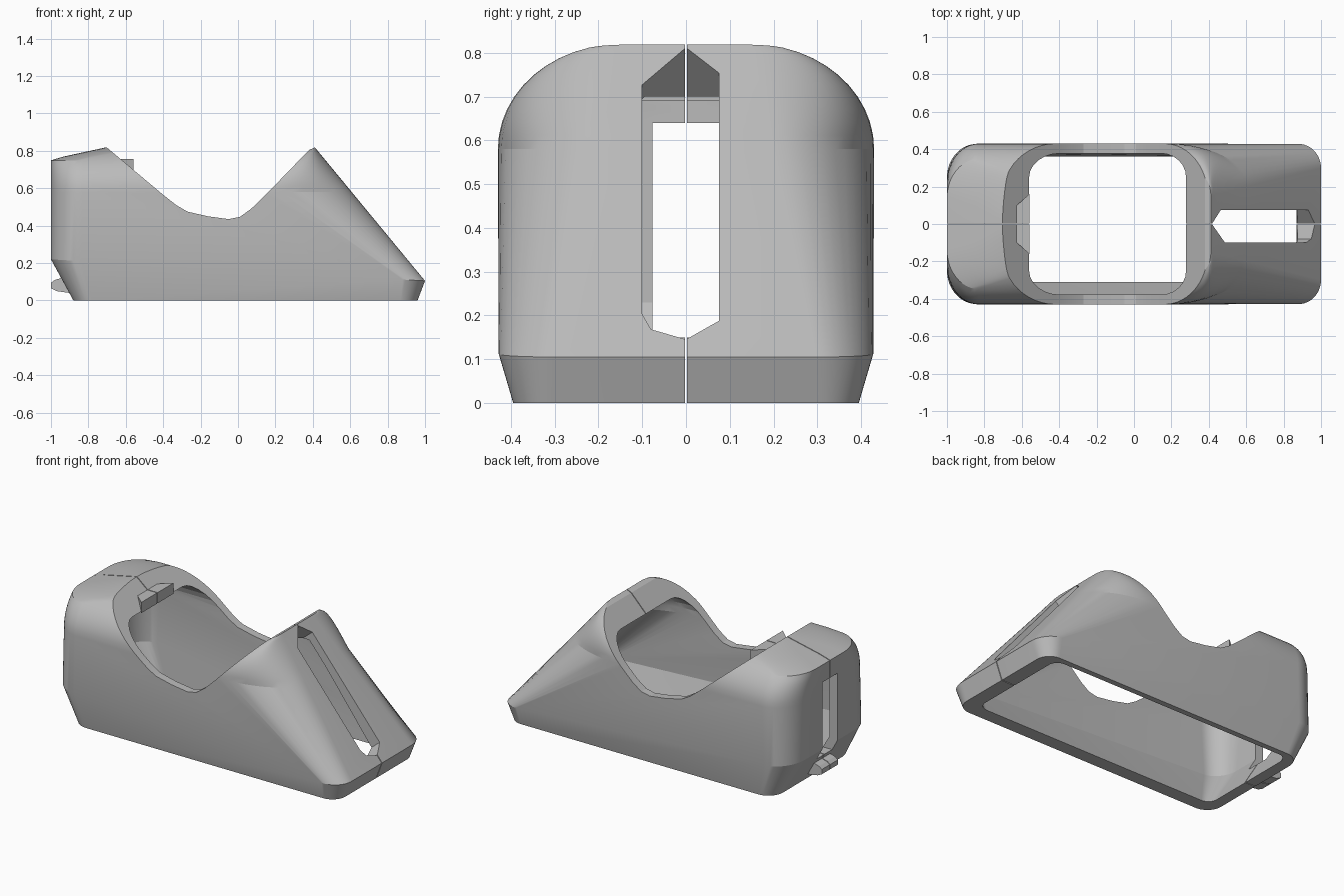
import bpy, bmesh, math
from mathutils import Vector

if "Cube" in bpy.data.objects:
    bpy.data.objects.remove(bpy.data.objects["Cube"])

grey = bpy.data.materials.new("plain grey")
grey.use_nodes = True
COLOUR = (0.5, 0.5, 0.5, 1)
grey.diffuse_color = COLOUR
grey.node_tree.nodes["Principled BSDF"].inputs["Base Color"].default_value = COLOUR


def finish(bm, name):
    bmesh.ops.recalc_face_normals(bm, faces=bm.faces)
    mesh = bpy.data.meshes.new(name)
    bm.to_mesh(mesh)
    bm.free()
    mesh.materials.append(grey)
    obj = bpy.data.objects.new(name, mesh)
    bpy.context.collection.objects.link(obj)
    return obj


def loft(name, rings, steps=12):
    """Stack of rounded rectangles: (back z, front z), (x range), (y range), back and front corner (rx, ry)."""
    bm = bmesh.new()
    loops = []
    for (za, zb), (xa, xb), (ya, yb), back, front in rings:
        corners = [(xb - front[0], yb - front[1], front), (xa + back[0], yb - back[1], back),
                   (xa + back[0], ya + back[1], back), (xb - front[0], ya + front[1], front)]
        loop = []
        for k, (cx, cy, (rx, ry)) in enumerate(corners):
            for i in range(steps + 1):
                a = math.pi / 2 * (k + i / steps)
                x = cx + rx * math.cos(a)
                z = za + (zb - za) * (x - xa) / (xb - xa)
                loop.append(bm.verts.new((x, cy + ry * math.sin(a), z)))
        loops.append(loop)
    n = len(loops[0])
    for low, high in zip(loops, loops[1:]):
        for i in range(n):
            j = (i + 1) % n
            bm.faces.new((low[i], low[j], high[j], high[i]))
    bm.faces.new(loops[0])
    bm.faces.new(loops[-1])
    return finish(bm, name)


def prism(name, points, sweep):
    bm = bmesh.new()
    face = bm.faces.new([bm.verts.new(p) for p in points])
    out = bmesh.ops.extrude_face_region(bm, geom=[face])
    moved = [v for v in out["geom"] if isinstance(v, bmesh.types.BMVert)]
    bmesh.ops.translate(bm, vec=sweep, verts=moved)
    return finish(bm, name)


def box(name, x, y, z):
    pts = [(x[0], y[0], z[0]), (x[1], y[0], z[0]), (x[1], y[1], z[0]), (x[0], y[1], z[0])]
    return prism(name, pts, (0, 0, z[1] - z[0]))


def boolean(target, tool, operation="DIFFERENCE"):
    tool.hide_render = True
    mod = target.modifiers.new("cut", "BOOLEAN")
    mod.operation, mod.solver, mod.object = operation, "EXACT", tool
    bpy.context.view_layer.objects.active = target
    bpy.ops.object.modifier_apply(modifier=mod.name)
    bpy.data.objects.remove(tool)


PEAK, TOE = Vector((0.41, 0, 0.82)), Vector((1.0, 0, 0.105))


def slope_x(z):
    """Front slope position at a height."""
    return PEAK.x + (PEAK.z - z) * (TOE.x - PEAK.x) / (PEAK.z - TOE.z)


def flat(z):
    """Half width of the flat part of the slope, narrowing upwards."""
    return 0.15 + 0.15 * (PEAK.z - z) / (PEAK.z - TOE.z)


# Outer body: tilted chamfer at the foot, slope blending broadly into the sides, rounded top
rings = [((0, 0), (-0.88, 0.96), (-0.395, 0.395), (0.10, 0.10), (0.09, 0.09)),
         ((0.22, 0.105), (-1.0, 1.0), (-0.428, 0.428), (0.16, 0.18), (0.12, 0.13)),
         ((0.58, 0.58), (-1.0, slope_x(0.58)), (-0.43, 0.43), (0.17, 0.21),
          (slope_x(0.58) - 0.17, 0.43 - flat(0.58)))]
for i in range(1, 13):
    a = math.pi / 2 * i / 12
    z, hw = 0.58 + 0.24 * math.sin(a), 0.15 + 0.28 * math.cos(a)
    back = -1.0 + max(0, z - 0.755) / 0.065 * 0.3
    rings.append(((z, z), (back, slope_x(z)), (-hw, hw), (0.17, min(0.21, hw - 0.02)),
                  (max(0.01, slope_x(z) - z + 0.41), max(0.005, hw - flat(z)))))
body = loft("dispenser_body", rings)

# Hollow inside with an open bottom, a foot lip and a rounded ceiling
WALL = 0.066
hollow = [((-0.02, -0.02), (-0.81, 0.865), (-0.31, 0.36), (0.06, 0.06), (0.06, 0.06)),
          ((0.005, 0.005), (-0.81, 0.87), (-0.31, 0.36), (0.06, 0.06), (0.06, 0.06)),
          ((0.23, 0.14), (-0.945, 0.875), (-0.378, 0.378), (0.12, 0.14), (0.09, 0.09))]
for i in range(7):
    a = math.pi / 2 * i / 6
    z, hw = 0.56 + 0.14 * math.sin(a), 0.25 + 0.128 * math.cos(a)
    front = slope_x(z) - WALL
    hollow.append(((z, z), (-0.945, front), (-hw, hw), (0.14, 0.17),
                   (front - z + 0.40, hw - flat(z) + 0.03)))
boolean(body, loft("hollow_cutter", hollow))

# Saddle opening for the roll
saddle = [(-0.74, 0.85), (-0.70, 0.817), (-0.40, 0.565), (-0.33, 0.51), (-0.27, 0.475),
          (-0.16, 0.45), (-0.05, 0.435), (0.01, 0.447), (0.07, 0.49),
          (0.15, 0.567), (0.38, 0.805), (0.41, 0.818), (0.45, 0.85)]
boolean(body, prism("saddle_cutter", [(x, -0.6, z) for x, z in saddle], (0, 1.2, 0)))

# Pointed slot cut square to the front slope
down = (TOE - PEAK).normalized()
normal = Vector((-down.z, 0, down.x))
outline = [(0, 0.01), (0.075, 0.085), (0.075, 0.82), (0, 0.875), (-0.08, 0.845), (-0.1, 0.80), (-0.1, 0.12)]
slot = [PEAK + down * s + normal * 0.1 + Vector((0, y, 0)) for y, s in outline]
boolean(body, prism("front_slot_cutter", slot, normal * -0.28))

# Slot in the back wall
boolean(body, box("back_slot_cutter", (-1.1, -0.85), (-0.076, 0.076), (0.15, 0.64)))

# Tapered stop behind the opening and small tab at the foot of the back slot
stop = [(-0.67, -0.06, 0.69), (-0.56, -0.16, 0.69), (-0.56, 0.16, 0.69), (-0.67, 0.06, 0.69)]
boolean(body, prism("roll_stop", stop, (0, 0, 0.067)), "UNION")
tab = [(-0.90, 0.04), (-0.97, 0.05), (-1.0, 0.065), (-1.0, 0.095), (-0.98, 0.11), (-0.91, 0.13)]
boolean(body, prism("back_tab", [(x, -0.08, z) for x, z in tab], (0, 0.16, 0)), "UNION")

# Narrow seam between the two halves
boolean(body, box("seam_cutter", (-1.2, 1.2), (-0.0025, 0.0025), (-0.1, 1.0)))

bpy.ops.object.select_all(action="DESELECT")
body.select_set(True)
bpy.context.view_layer.objects.active = body
bpy.ops.object.shade_smooth_by_angle(angle=math.radians(13))
